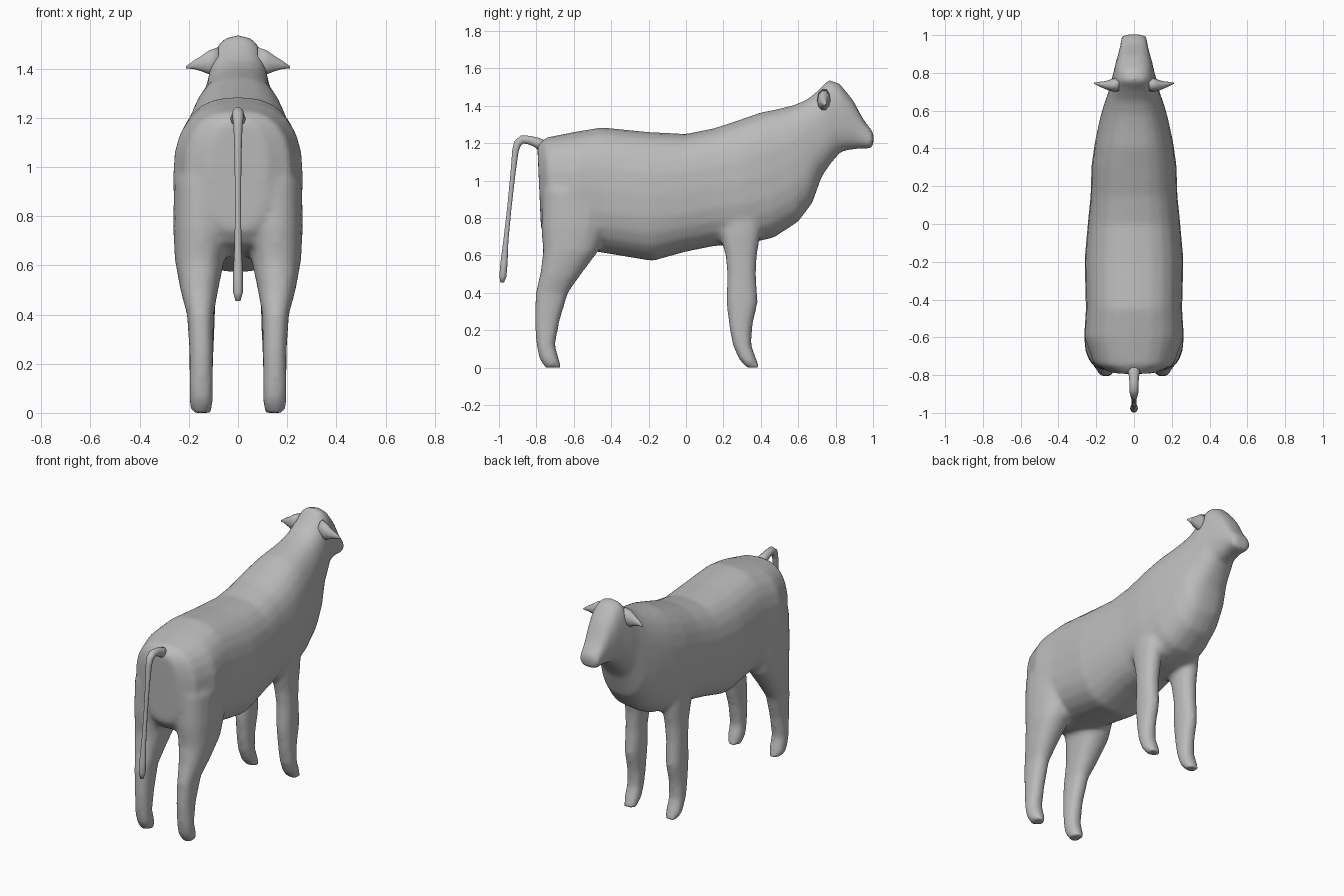
import bpy, bmesh, math
from mathutils import Vector

grey = bpy.data.materials.new("soft grey")
grey.diffuse_color = (0.5, 0.5, 0.5, 1)


def ring(c, u, v, n=16, e=2.0):
    """Superellipse around c with half axes u and v."""
    pts = []
    for i in range(n):
        a = 2 * math.pi * i / n
        p, q = math.cos(a), math.sin(a)
        pts.append(c + u * math.copysign(abs(p) ** (2 / e), p)
                   + v * math.copysign(abs(q) ** (2 / e), q))
    return pts


def loft(bm, rings):
    """Closed skin through a list of rings."""
    loops = [[bm.verts.new(p) for p in r] for r in rings]
    for a, b in zip(loops, loops[1:]):
        for i in range(len(a)):
            j = (i + 1) % len(a)
            bm.faces.new((a[i], a[j], b[j], b[i]))
    bm.faces.new(loops[0])
    bm.faces.new(loops[-1])


def finish(bm, name):
    bmesh.ops.recalc_face_normals(bm, faces=bm.faces)
    me = bpy.data.meshes.new(name)
    bm.to_mesh(me)
    bm.free()
    ob = bpy.data.objects.new(name, me)
    bpy.context.collection.objects.link(ob)
    me.materials.append(grey)
    me.shade_smooth()
    return ob


bm = bmesh.new()

# Trunk, neck and head: top (y, z), bottom (y, z), half width
trunk = [
    (-.795, 1.19, -.775, .74, .12), (-.75, 1.23, -.73, .68, .215),
    (-.60, 1.26, -.60, .64, .265), (-.45, 1.285, -.45, .615, .255),
    (-.20, 1.26, -.18, .57, .262), (0, 1.25, 0, .62, .245),
    (.15, 1.28, .15, .65, .23), (.30, 1.33, .32, .66, .225),
    (.40, 1.365, .47, .695, .207), (.50, 1.385, .60, .78, .182),
    (.58, 1.405, .675, .88, .16), (.65, 1.435, .725, 1.02, .138),
    (.71, 1.485, .78, 1.10, .125), (.76, 1.54, .83, 1.155, .11),
    (.82, 1.52, .88, 1.165, .098), (.89, 1.435, .92, 1.17, .082),
    (.95, 1.325, .96, 1.17, .072), (.985, 1.28, .985, 1.17, .068),
    (1.005, 1.25, 1.0, 1.18, .06)]
rings = []
for ty, tz, by, bz, w in trunk:
    top, bot = Vector((0, ty, tz)), Vector((0, by, bz))
    rings.append(ring((top + bot) / 2, Vector((w, 0, 0)), (top - bot) / 2, 24, 2.6))
loft(bm, rings)

# Legs: z, back y, front y, inner x, outer x
hind = [(.95, -.77, -.40, .04, .262), (.75, -.775, -.42, .035, .264),
        (.62, -.765, -.47, .055, .257), (.50, -.78, -.56, .08, .235),
        (.40, -.805, -.63, .098, .208), (.25, -.81, -.675, .10, .198),
        (.12, -.80, -.70, .102, .198), (.05, -.785, -.68, .10, .198),
        (0, -.755, -.665, .11, .19)]
fore = [(.90, .17, .42, .06, .20), (.72, .18, .40, .07, .205),
        (.60, .21, .38, .08, .20), (.50, .22, .375, .09, .20),
        (.35, .215, .385, .095, .20), (.22, .23, .355, .10, .198),
        (.12, .25, .35, .102, .198), (.05, .28, .375, .10, .198),
        (0, .32, .395, .11, .19)]
for s in (-1, 1):
    for leg in (hind, fore):
        loft(bm, [ring(Vector((s * (x0 + x1) / 2, (y0 + y1) / 2, z)),
                       Vector(((x1 - x0) / 2, 0, 0)),
                       Vector((0, (y1 - y0) / 2, 0)), 16, 2.3)
                  for z, y0, y1, x0, x1 in leg])

# Blend trunk and legs into one skin
body = finish(bm, "body")
rm = body.modifiers.new("skin", 'REMESH')
rm.mode = 'VOXEL'
rm.voxel_size = .016
rm.use_smooth_shade = True
sm = body.modifiers.new("soften", 'SMOOTH')
sm.factor = .5
sm.iterations = 6

# Ears: x, y, z, half depth, half height
ear = [(.08, .74, 1.43, .04, .06), (.12, .735, 1.425, .032, .05),
       (.15, .735, 1.42, .022, .032), (.18, .74, 1.415, .013, .018),
       (.212, .745, 1.405, .003, .004)]
for s, side in ((-1, "left"), (1, "right")):
    bm = bmesh.new()
    loft(bm, [ring(Vector((s * x, y, z)), Vector((0, ry, 0)), Vector((0, 0, rz)), 10)
              for x, y, z, ry, rz in ear])
    finish(bm, side + "_ear")

# Tail: y, z, radius along a hanging path
tail = [(-.74, 1.17, .04), (-.80, 1.205, .028), (-.84, 1.217, .024),
        (-.875, 1.22, .024), (-.90, 1.20, .022), (-.912, 1.16, .018),
        (-.925, 1.04, .014), (-.945, .85, .012), (-.963, .68, .014),
        (-.973, .56, .02), (-.979, .49, .02), (-.983, .455, .01)]
bm = bmesh.new()
rings = []
for i, (y, z, r) in enumerate(tail):
    a, b = tail[max(i - 1, 0)], tail[min(i + 1, len(tail) - 1)]
    d = Vector((0, b[0] - a[0], b[1] - a[1])).normalized()
    rings.append(ring(Vector((0, y, z)), Vector((r, 0, 0)),
                      Vector((0, -d.z, d.y)) * r, 10))
loft(bm, rings)
finish(bm, "tail")
